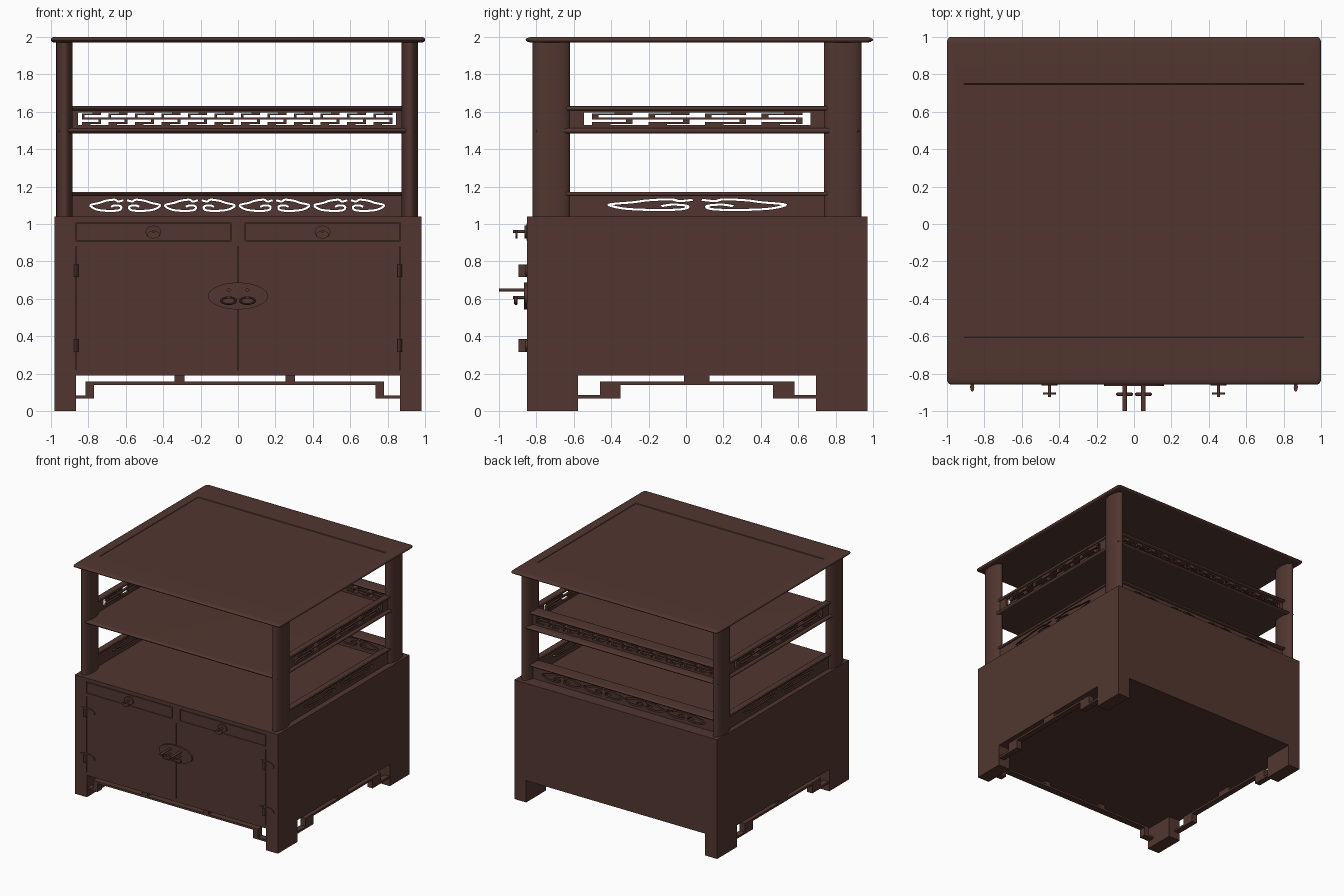
import bpy, bmesh, math
from mathutils import Vector

if "Cube" in bpy.data.objects:
    bpy.data.objects.remove(bpy.data.objects["Cube"])

wood = bpy.data.materials.new("dark_brown_wood")
wood.diffuse_color = (0.084, 0.037, 0.029, 1)
wood.use_nodes = True
wood.node_tree.nodes["Principled BSDF"].inputs["Base Color"].default_value = wood.diffuse_color


def finish(name, bm):
    bmesh.ops.recalc_face_normals(bm, faces=bm.faces)
    me = bpy.data.meshes.new(name)
    bm.to_mesh(me)
    bm.free()
    me.materials.append(wood)
    ob = bpy.data.objects.new(name, me)
    bpy.context.collection.objects.link(ob)
    return ob


def add_box(bm, x0, x1, y0, y1, z0, z1):
    vs = bmesh.ops.create_cube(bm, size=1)["verts"]
    for v in vs:
        v.co = ((x0 + x1) / 2 + v.co.x * (x1 - x0), (y0 + y1) / 2 + v.co.y * (y1 - y0),
                (z0 + z1) / 2 + v.co.z * (z1 - z0))


def boxes(name, items):
    bm = bmesh.new()
    for b in items:
        add_box(bm, *b)
    return finish(name, bm)


def loft(bm, rings):
    loops = [[bm.verts.new(p) for p in r] for r in rings]
    n = len(loops[0])
    for a, b in zip(loops, loops[1:]):
        for i in range(n):
            bm.faces.new((a[i], a[(i + 1) % n], b[(i + 1) % n], b[i]))
    bm.faces.new(loops[0][::-1])
    bm.faces.new(loops[-1])


def ellipse_z(name, cx, cy, rx, ry, z0, z1, n=32):
    bm = bmesh.new()
    loft(bm, [[(cx + rx * math.cos(t * math.tau / n), cy + ry * math.sin(t * math.tau / n), z)
               for t in range(n)] for z in (z0, z1)])
    return finish(name, bm)


def ellipse_y(name, cx, cz, rx, rz, y0, y1, n=32):
    bm = bmesh.new()
    loft(bm, [[(cx + rx * math.cos(t * math.tau / n), y, cz + rz * math.sin(t * math.tau / n))
               for t in range(n)] for y in (y0, y1)])
    return finish(name, bm)


def slab(name, x0, x1, y0, y1, z0, z1, ex, ey, recess=None):
    """Board with a half-round edge; ex, ey = depth of the rounding along x and y."""
    def ring(ix, iy, z, rx, ry):
        pts = []
        for k, (sx, sy) in enumerate(((1, 1), (-1, 1), (-1, -1), (1, -1))):
            cx = (x1 - ix - rx) if sx > 0 else (x0 + ix + rx)
            cy = (y1 - iy - ry) if sy > 0 else (y0 + iy + ry)
            for j in range(5):
                a = math.pi / 2 * (k + j / 4)
                pts.append((cx + rx * math.cos(a), cy + ry * math.sin(a), z))
        return pts
    rings = []
    for i in range(9):
        a = -math.pi / 2 + math.pi * i / 8
        d = 1 - math.cos(a)
        rings.append(ring(ex * d, ey * d, (z0 + z1) / 2 + (z1 - z0) / 2 * math.sin(a), 0.02, 0.03))
    if recess:
        ix, iy, dz = recess
        rings.append(ring(ix, iy, z1, 0.002, 0.002))
        rings.append(ring(ix + 0.002, iy + 0.004, z1 - dz, 0.002, 0.002))
    bm = bmesh.new()
    loft(bm, rings)
    return finish(name, bm)


# Cabinet carcass, front frame, doors and drawers separated by fine gaps
F = -0.85
boxes("cabinet_body", [(-0.98, 0.98, F + 0.012, 0.97, 0.19, 1.04)])
G = F + 0.013
boxes("front_frame", [(-0.98, -0.867, F, G, 0.19, 1.04), (0.867, 0.98, F, G, 0.19, 1.04),
                      (-0.867, 0.867, F, G, 1.008, 1.04), (-0.867, 0.867, F, G, 0.88, 0.908),
                      (-0.867, 0.867, F, G, 0.19, 0.22), (-0.037, 0.037, F, G, 0.908, 1.008)])
for s, side in ((-1, "left"), (1, "right")):
    a, b = sorted((s * 0.003, s * 0.863))
    boxes(side + "_door", [(a, b, F, G, 0.22, 0.88)])
    a, b = sorted((s * 0.041, s * 0.863))
    boxes(side + "_drawer", [(a, b, F - 0.002, G, 0.912, 1.004)])
    # Legs
    a, b = sorted((s * 0.865, s * 0.98))
    boxes(side + "_legs", [(a, b, F, -0.577, 0, 0.19), (a, b, 0.695, 0.97, 0, 0.19)])
    # Side fret apron
    a, b = sorted((s * 0.925, s * 0.975))
    boxes(side + "_apron", [(a, b, -0.46, 0.58, 0.14, 0.158), (a, b, -0.01, 0.125, 0.158, 0.19),
                            (a, b, -0.46, -0.35, 0.067, 0.14), (a, b, 0.465, 0.58, 0.067, 0.14),
                            (a, b, -0.577, -0.46, 0.067, 0.085), (a, b, 0.58, 0.695, 0.067, 0.085)]
          ).location.z = 0
    # Hinges
    for z in (0.75, 0.35):
        ellipse_y(side + "_hinge_plate", s * 0.865, z, 0.08, 0.034, F - 0.008, F + 0.002)
        ellipse_z(side + "_hinge_barrel", s * 0.865, F - 0.022, 0.011, 0.024, z - 0.034, z + 0.034, 16)
    # Drawer pull
    ellipse_y(side + "_drawer_plate", s * 0.452, 0.957, 0.042, 0.034, F - 0.014, F)
    ellipse_y(side + "_drawer_stem", s * 0.452, 0.96, 0.008, 0.009, F - 0.075, F, 12)
    ellipse_y(side + "_drawer_drop", s * 0.452, 0.943, 0.034, 0.02, F - 0.062, F - 0.05, 24)

# Front fret apron
A0, A1 = F + 0.01, F + 0.07
boxes("front_apron", [(-0.815, 0.78, A0, A1, 0.14, 0.157), (-0.34, -0.287, A0, A1, 0.157, 0.19),
                      (0.253, 0.305, A0, A1, 0.157, 0.19), (-0.815, -0.77, A0, A1, 0.067, 0.14),
                      (0.735, 0.78, A0, A1, 0.067, 0.14), (-0.865, -0.815, A0, A1, 0.067, 0.083),
                      (0.78, 0.865, A0, A1, 0.067, 0.083)])

# Door lock plate with pins and drop rings
for s, side in ((-1, "left"), (1, "right")):
    ellipse_y(side + "_lock_pin", s * 0.05, 0.647, 0.012, 0.008, -1.0, F, 16)
    ellipse_y(side + "_ring_stem", s * 0.05, 0.607, 0.009, 0.008, F - 0.075, F, 12)
    bm = bmesh.new()
    N, M = 24, 8
    g = [[bm.verts.new((s * 0.05 + (0.038 + 0.008 * math.cos(v * math.tau / M)) * math.cos(u * math.tau / N),
                        -0.91 + 0.009 * math.sin(v * math.tau / M),
                        0.59 + (0.018 + 0.005 * math.cos(v * math.tau / M)) * math.sin(u * math.tau / N)))
          for v in range(M)] for u in range(N)]
    for u in range(N):
        for v in range(M):
            p, q = (u + 1) % N, (v + 1) % M
            bm.faces.new((g[u][v], g[p][v], g[p][q], g[u][q]))
    finish(side + "_drop_ring", bm)
ellipse_y("lock_plate", 0, 0.615, 0.16, 0.072, F - 0.015, F, 48)

# Posts
XL, XR, YF, YB = -0.928, 0.918, -0.72, 0.838
for x in (XL, XR):
    for y in (YF, YB):
        ellipse_z("post", x, y, 0.044, 0.1, 1.03, 1.975, 40)

# Top board and middle shelf
slab("top_board", -1, 1, -0.858, 1.0, 1.97, 2.0, 0.02, 0.04, (0.09, 0.25, 0.005))
slab("middle_shelf", -0.962, 0.952, -0.81, 0.93, 1.485, 1.512, 0.012, 0.028)


# Gallery panels: drawn in local (u along the rail, z), placed on the back or a side
def place(items, where, th):
    if where == "back":
        return [(u0, u1, YB - th, YB + th, z0, z1) for u0, u1, z0, z1 in items]
    x = XL if where == "left" else XR
    return [(x - th * 0.45, x + th * 0.45, u0, u1, z0, z1) for u0, u1, z0, z1 in items]


def fret(u0, u1, w0, w1, n, vt):
    """Frame with n alternating S-shaped meanders in the window w0..w1."""
    z0, z1, t = 1.53, 1.597, 0.010
    out = [(u0, u1, 1.505, z0), (u0, u1, z1, 1.612), (u0, w0, z0, z1), (w1, u1, z0, z1)]
    p = (w1 - w0) / n
    for i in range(n):
        c, h = w0 + p * (i + 0.5), p * 0.36
        for z in (1.540, 1.5635, 1.587):
            out.append((c - h, c + h, z - t / 2, z + t / 2))
        out += [(c - h, c - h + vt, 1.5635, 1.587), (c + h - vt, c + h, 1.540, 1.5635)]
        out += [(c + h * 0.1, c + h, 1.587, z1), (c - h, c - h * 0.1, z0, 1.540)]
        if i < n - 1:
            out.append((c + h - vt, c + p - h + vt, 1.5585, 1.5685))
    return out


HALF = [(.05, .95), (.2, .84), (.3, 1), (.55, .9), (.72, .72), (.98, .5), (.8, .12), (.45, 0),
        (.16, .08), (.12, .4), (.28, .5), (.4, .36)]


def slit(c, hw, z0, h, s, wu, wz):
    P = [Vector(p) for p in HALF]
    P = [2 * P[0] - P[1]] + P + [2 * P[-1] - P[-2]]
    path = []
    for a, b, d, e in zip(P, P[1:], P[2:], P[3:]):   # smooth spline through the points
        for k in range(5):
            t = k / 5
            path.append(0.5 * (2 * b + (d - a) * t + (2 * a - 5 * b + 4 * d - e) * t * t
                               + (3 * b - a - 3 * d + e) * t ** 3))
    path.append(P[-2])
    L, R = [], []
    for i, q in enumerate(path):
        d = path[min(i + 1, len(path) - 1)] - path[max(i - 1, 0)]
        n = Vector((-d.y * h / wz, d.x * hw / wu)).normalized()
        for lst, m in ((L, 1), (R, -1)):
            lst.append((c + s * (hw * q.x + m * wu * n.x), z0 + h * q.y + m * wz * n.y))
    return L + R[::-1]


def cloud_panel(name, where, u0, u1, centres, hw, z0, h, wu, th):
    cu = bpy.data.curves.new(name, "CURVE")
    cu.dimensions, cu.fill_mode, cu.extrude = "2D", "BOTH", th
    loops = [[(u0, 1.035), (u1, 1.035), (u1, 1.16), (u0, 1.16)]]
    loops += [slit(c, hw, z0, h, s, wu, 0.0055) for c in centres for s in (-1, 1)]
    for pts in loops:
        sp = cu.splines.new("POLY")
        sp.points.add(len(pts) - 1)
        for p, q in zip(sp.points, pts):
            p.co = (q[0], q[1], 0, 1)
        sp.use_cyclic_u = True
    tmp = bpy.data.objects.new(name + "_curve", cu)
    bpy.context.collection.objects.link(tmp)
    bpy.context.view_layer.update()
    me = bpy.data.meshes.new_from_object(tmp.evaluated_get(bpy.context.evaluated_depsgraph_get()))
    bpy.data.objects.remove(tmp)
    for v in me.vertices:
        u, z, d = v.co
        v.co = (u, YB + d, z) if where == "back" else ((XL if where == "left" else XR) + d, u, z)
    bm = bmesh.new()
    bm.from_mesh(me)
    bmesh.ops.remove_doubles(bm, verts=bm.verts, dist=1e-5)
    finish(name, bm)


for where in ("back", "left", "right"):
    if where == "back":
        u0, u1 = -0.9, 0.89
        boxes("back_fret", place(fret(u0, u1, -0.855, 0.845, 12, 0.014), where, 0.025))
        cloud_panel("back_cloud_panel", where, u0, u1, [-0.603, -0.204, 0.195, 0.594], 0.19,
                    1.07, 0.06, 0.006, 0.025)
    else:
        u0, u1 = -0.63, 0.75
        boxes(where + "_fret", place(fret(u0, u1, -0.545, 0.665, 4, 0.035), where, 0.025))
        cloud_panel(where + "_cloud_panel", where, u0, u1, [0.06], 0.48, 1.075, 0.057, 0.012, 0.011)
    # Rounded rails capping the panels
    for za, zb in ((1.608, 1.63), (1.152, 1.172)):
        if where == "back":
            slab("back_rail", u0, u1, YB - 0.06, YB + 0.06, za, zb, 0.006, 0.02)
        else:
            x = XL if where == "left" else XR
            slab(where + "_rail", x - 0.026, x + 0.026, u0 - 0.04, u1 + 0.03, za, zb, 0.005, 0.01)

# Smooth rounded parts, keep hard edges
obs = [o for o in bpy.context.collection.objects if o.type == "MESH"]
for o in obs:
    o.select_set(True)
bpy.context.view_layer.objects.active = obs[0]
bpy.ops.object.shade_smooth_by_angle(angle=math.radians(35))
